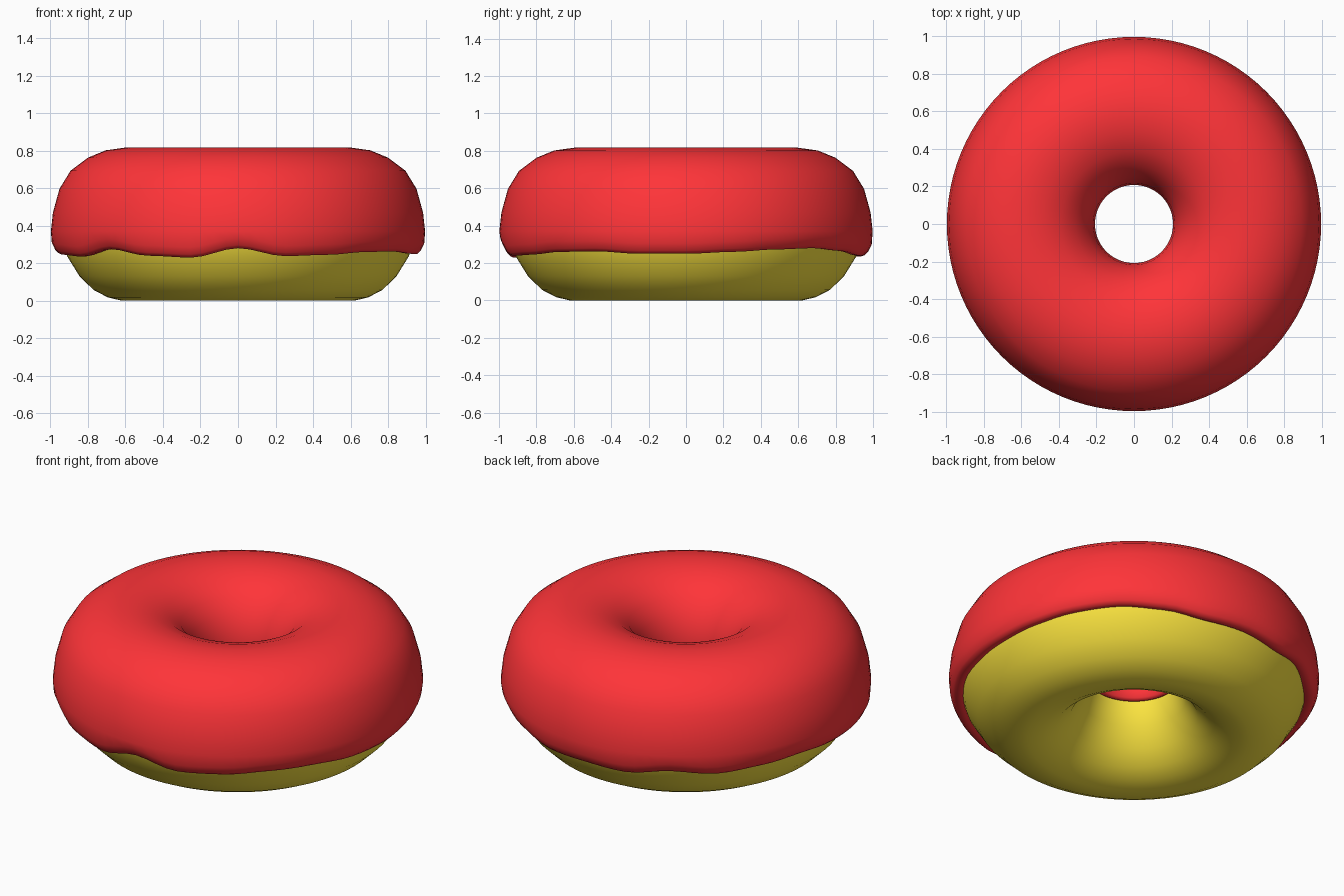
import bpy, bmesh, math

if "Cube" in bpy.data.objects:
    bpy.data.objects.remove(bpy.data.objects["Cube"])

SEG = 96

def lathe(name, profile_at, color, closed):
    """Revolve a profile that may vary with the angle."""
    bm = bmesh.new()
    rings = []
    for i in range(SEG):
        a = 2 * math.pi * i / SEG
        rings.append([bm.verts.new((r * math.cos(a), r * math.sin(a), z))
                      for r, z in profile_at(i / SEG)])
    n = len(rings[0])
    for i in range(SEG):
        p, q = rings[i], rings[(i + 1) % SEG]
        for j in range(n if closed else n - 1):
            k = (j + 1) % n
            bm.faces.new((p[j], p[k], q[k], q[j]))
    bmesh.ops.recalc_face_normals(bm, faces=bm.faces)
    # outward means up at the highest face
    top = max(bm.faces, key=lambda f: f.calc_center_median().z)
    if top.normal.z < 0:
        bmesh.ops.reverse_faces(bm, faces=bm.faces)
    for f in bm.faces:
        f.smooth = True
    me = bpy.data.meshes.new(name)
    bm.to_mesh(me)
    bm.free()
    mat = bpy.data.materials.new(name + "_colour")
    mat.diffuse_color = color
    mat.use_nodes = True
    mat.node_tree.nodes["Principled BSDF"].inputs["Base Color"].default_value = mat.diffuse_color
    me.materials.append(mat)
    ob = bpy.data.objects.new(name, me)
    bpy.context.collection.objects.link(ob)
    return ob

# Dough ring: quarter section mirrored to a full rounded loop
MID_R, MID_Z = 0.595, 0.39
quarter = [(0.62, 0.0), (0.695, 0.018), (0.77, 0.057), (0.845, 0.13), (0.91, 0.235), (0.945, 0.34)]
outer = quarter + [(r, 2 * MID_Z - z) for r, z in reversed(quarter)]
dough = outer + [(2 * MID_R - r, z) for r, z in reversed(outer)]
lathe("dough_ring", lambda t: dough, (0.97, 0.78, 0.05, 1), True)

# Icing: shell over the top with a wavy lower edge
EDGE = [.255, .265, .278, .285, .27, .245, .25, .24, .27, .25, .265, .275,
        .26, .25, .24, .28, .245, .235, .285, .243, .25, .265, .268, .255]
shell = [(0.26, 0.375), (0.235, 0.362), (0.217, 0.375), (0.208, 0.43), (0.218, 0.53),
         (0.25, 0.62), (0.31, 0.705), (0.39, 0.767), (0.49, 0.803), (0.597, 0.817),
         (0.705, 0.802), (0.80, 0.763), (0.893, 0.693), (0.952, 0.597),
         (0.987, 0.47), (0.998, 0.37)]
lip = [(0.993, 0.05), (0.975, 0.012), (0.958, -0.005), (0.93, -0.003), (0.89, 0.015)]

def icing_profile(t):
    x = t * len(EDGE)
    i = int(x)
    f = x - i
    f = f * f * (3 - 2 * f)
    e = EDGE[i % len(EDGE)] * (1 - f) + EDGE[(i + 1) % len(EDGE)] * f
    return shell + [(r, e + dz) for r, dz in lip]

lathe("icing", icing_profile, (1.0, 0.034, 0.04, 1), False)
